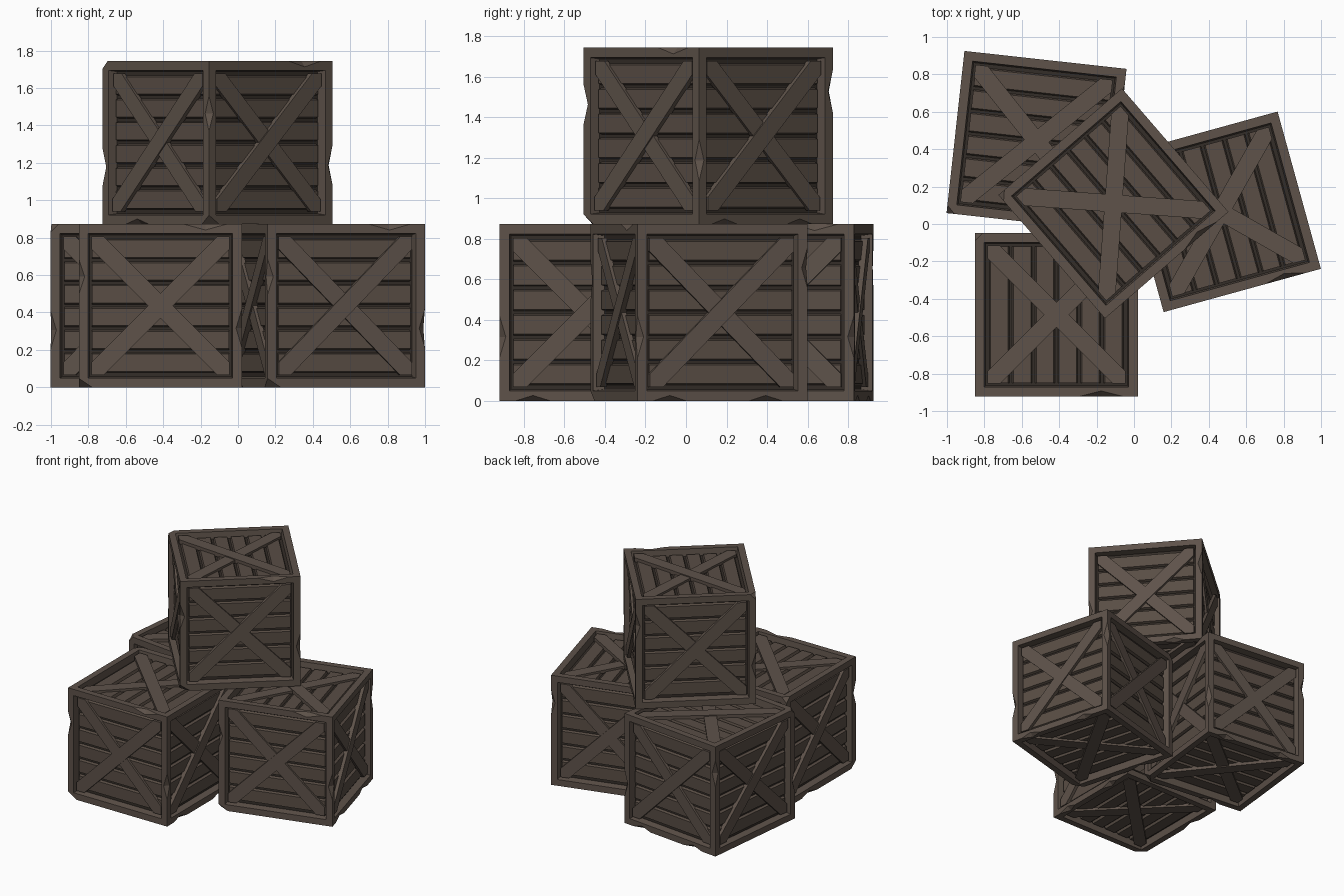
import bpy, bmesh, math
from mathutils import Vector

if "Cube" in bpy.data.objects:
    bpy.data.objects.remove(bpy.data.objects["Cube"])

H = 0.436          # half the crate size
RIM = 0.07         # frame width
A = H - RIM        # half the panel opening
DEPTH = 0.055      # how far the panel floor sits below the frame


def material(name, rgb):
    m = bpy.data.materials.new(name)
    m.diffuse_color = (*rgb, 1)
    m.use_nodes = True
    m.node_tree.nodes["Principled BSDF"].inputs["Base Color"].default_value = m.diffuse_color
    return m


wood = material("brown wood", (0.112, 0.085, 0.068))
slat_wood = material("slat wood", (0.100, 0.075, 0.059))
gap_dark = material("dark gap", (0.034, 0.026, 0.021))

X, Y, Z = Vector((1, 0, 0)), Vector((0, 1, 0)), Vector((0, 0, 1))
# each crate side: outward normal and the direction its slats run
SIDES = [(-Y, X), (X, Y), (Y, -X), (-X, -Y), (Z, Y), (-Z, Y)]


def to_mesh(bm, name, mats):
    bmesh.ops.recalc_face_normals(bm, faces=bm.faces[:])
    me = bpy.data.meshes.new(name)
    bm.to_mesh(me)
    bm.free()
    for m in mats:
        me.materials.append(m)
    return me


def loft(bm, bottom, top):
    """Closed solid between two matching outlines."""
    b = [bm.verts.new(p) for p in bottom]
    t = [bm.verts.new(p) for p in top]
    bm.faces.new(b[::-1])
    bm.faces.new(t)
    for i in range(len(b)):
        j = (i + 1) % len(b)
        bm.faces.new((b[i], b[j], t[j], t[i]))


# frame: cube with every side inset and sunk
def frame_mesh():
    bm = bmesh.new()
    bmesh.ops.create_cube(bm, size=2 * H)
    sides = bm.faces[:]
    bmesh.ops.inset_individual(bm, faces=sides, thickness=RIM)
    bmesh.ops.inset_individual(bm, faces=sides, thickness=0.01)
    for f in sides:
        n = f.normal.copy()
        for v in f.verts:
            v.co -= n * DEPTH
    body = bpy.data.objects.new("frame_body", to_mesh(bm, "frame_body", [wood]))

    # chips knocked out of the edges: centre and half-size per axis
    chips = [((-H, -H, 0.155), (0.033, 0.033, 0.10)),
             ((H, -H, -0.12), (0.033, 0.033, 0.11)),
             ((-H, H, -0.13), (0.033, 0.033, 0.11)),
             ((H, H, 0.22), (0.033, 0.033, 0.11)),
             ((0.24, -H, H), (0.12, 0.03, 0.033)),
             ((-H, 0.15, -H), (0.033, 0.10, 0.03)),
             ((H, -0.27, -H), (0.033, 0.09, 0.028)),
             ((H, 0.22, -H), (0.033, 0.09, 0.028)),
             ((-H, -H, -H), (0.075, 0.06, 0.05)),
             ((-H, H, H), (0.045, 0.045, 0.045))]
    bm = bmesh.new()
    for c, s in chips:
        c = Vector(c) * 1.002
        ring = []
        for ax, r in zip((X, Y, Z), s):
            ring.append((bm.verts.new(c + ax * r), bm.verts.new(c - ax * r)))
        for i in (0, 1):
            for j in (0, 1):
                for k in (0, 1):
                    bm.faces.new((ring[0][i], ring[1][j], ring[2][k]))
    cutter = bpy.data.objects.new("chip_cutter", to_mesh(bm, "chip_cutter", [wood]))
    cutter.hide_render = True
    for o in (body, cutter):
        bpy.context.collection.objects.link(o)
    mod = body.modifiers.new("chips", "BOOLEAN")
    mod.operation, mod.solver, mod.object = "DIFFERENCE", "EXACT", cutter
    dg = bpy.context.evaluated_depsgraph_get()
    me = bpy.data.meshes.new_from_object(body.evaluated_get(dg))
    for o in (body, cutter):
        bpy.data.objects.remove(o)
    me.materials.clear()
    me.materials.append(wood)
    me.materials.append(gap_dark)
    # sunk panel floors are the dark gaps behind the slats
    for p in me.polygons:
        d = abs(p.center.dot(p.normal))
        floor = abs(d - (H - DEPTH)) < 0.002 and max(map(abs, p.normal)) > 0.99
        p.material_index = 1 if floor else 0
    return me


# six bevelled slats on every side
def slat_mesh():
    bm = bmesh.new()
    pitch = 2 * A / 6
    for n, u in SIDES:
        v = n.cross(u)
        for i in range(6):
            mid = (i - 2.5) * pitch

            def outline(half, d):
                return [n * (H - d) + u * a * A + v * (mid + b * half)
                        for a, b in ((-1, -1), (1, -1), (1, 1), (-1, 1))]
            loft(bm, outline(pitch / 2 - 0.006, DEPTH + 0.005),
                 outline(pitch / 2 - 0.015, 0.036))
    return to_mesh(bm, "slats", [slat_wood])


# crossed diagonal braces, one lying over the other
def brace_mesh():
    bm = bmesh.new()
    e = A + 0.003
    w = 0.047 * math.sqrt(2)
    pts = [(-e, -e), (w - e, -e), (e, e - w), (e, e), (e - w, e), (-e, w - e)]
    for n, u in SIDES:
        v = n.cross(u)
        for flip, d in ((1, 0.012), (-1, 0.020)):
            low = [n * (H - 0.045) + u * a * flip + v * b for a, b in pts]
            high = [n * (H - d) + u * a * flip + v * b for a, b in pts]
            loft(bm, low, high)
    return to_mesh(bm, "braces", [wood])


parts = {"frame": frame_mesh(), "slats": slat_mesh(), "braces": brace_mesh()}

# three crates on the ground, one stacked on top
crates = {"front_crate": (-0.415, -0.485, H, 0),
          "back_crate": (-0.521, 0.444, H, 83.7),
          "right_crate": (0.463, 0.065, H, 15.4),
          "top_crate": (-0.11, 0.11, 3 * H, 40.8)}
for crate, (x, y, z, angle) in crates.items():
    for part, me in parts.items():
        ob = bpy.data.objects.new(f"{crate}_{part}", me)
        ob.location = (x, y, z)
        ob.rotation_euler.z = math.radians(angle)
        bpy.context.collection.objects.link(ob)
